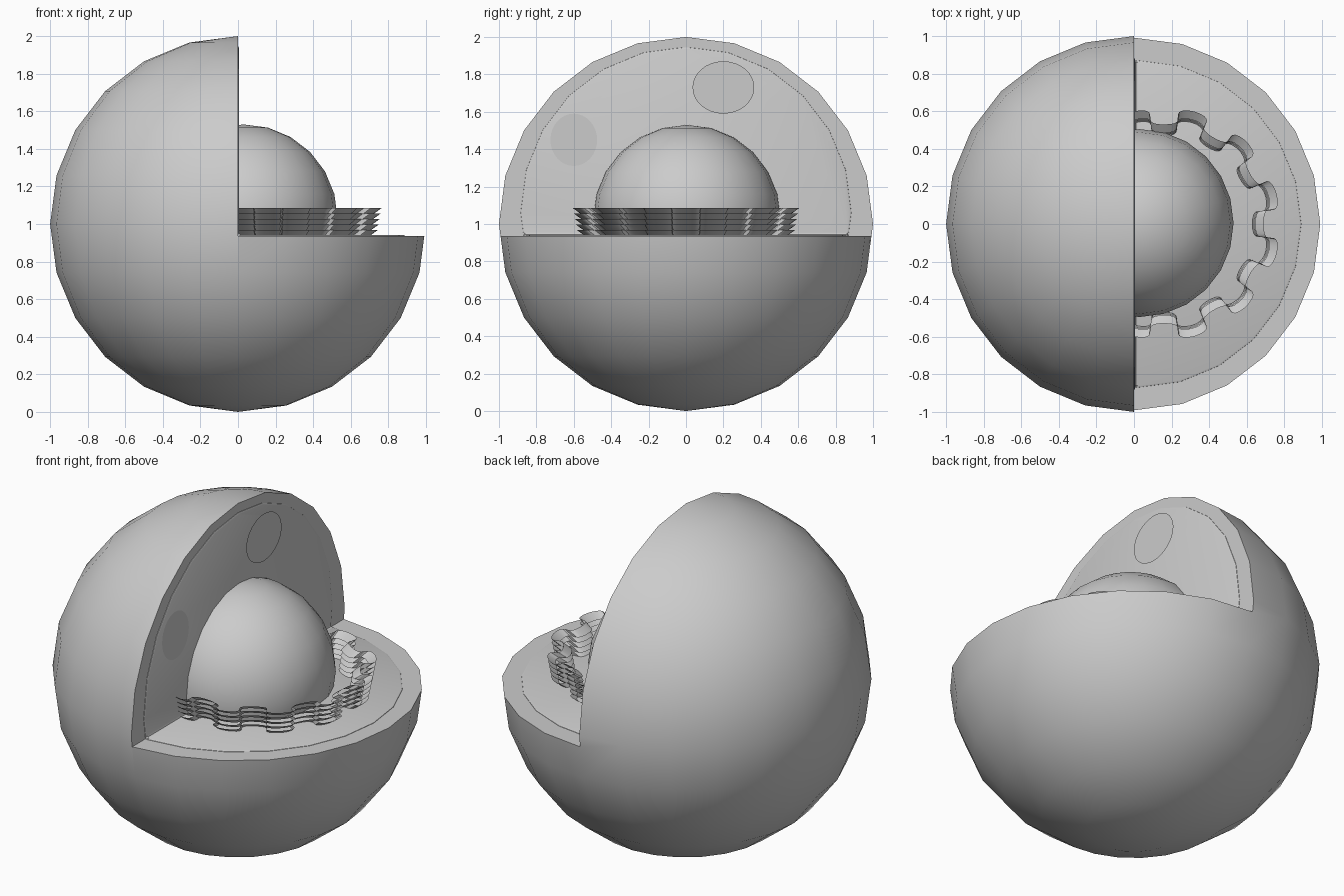
import bpy, bmesh, math
from mathutils import Vector, Matrix

if "Cube" in bpy.data.objects:
    bpy.data.objects.remove(bpy.data.objects["Cube"])


def finish(obj, angle=35):
    bpy.ops.object.select_all(action='DESELECT')
    obj.select_set(True)
    bpy.context.view_layer.objects.active = obj
    bpy.ops.object.shade_smooth_by_angle(angle=math.radians(angle))


def sphere(name, radius, loc):
    bpy.ops.mesh.primitive_uv_sphere_add(segments=24, ring_count=12, radius=radius, location=loc)
    obj = bpy.context.object
    obj.name = name
    return obj


def cut_quarter(obj, x, z, bevel=0):
    # remove the upper right quarter with a box, then drop the box
    bpy.ops.mesh.primitive_cube_add(size=3, location=(x + 1.5, 0, z + 1.5))
    box = bpy.context.object
    box.hide_render = True
    mod = obj.modifiers.new("cut", 'BOOLEAN')
    mod.operation, mod.solver, mod.object = 'DIFFERENCE', 'EXACT', box
    bpy.context.view_layer.objects.active = obj
    bpy.ops.object.modifier_apply(modifier="cut")
    bpy.data.objects.remove(box)
    if bevel:
        mod = obj.modifiers.new("bevel", 'BEVEL')
        mod.width, mod.segments = bevel, 2
        mod.limit_method, mod.angle_limit = 'ANGLE', math.radians(50)
        bpy.ops.object.modifier_apply(modifier="bevel")
    finish(obj)


# outer membrane and the slightly raised filling inside it
cut_quarter(sphere("membrane", 1, (0, 0, 1)), 0, 0.935)
cut_quarter(sphere("filling", 0.89, (0.02, 0, 1.06)), 0.006, 0.941, 0.018)

# nucleus
finish(sphere("nucleus", 0.5, (0.03, 0.005, 1.03)))


# flat oval discs on the upright cut face
def disc(name, x, y, z, ry, rz):
    bm = bmesh.new()
    bm.faces.new([bm.verts.new((x, y + ry * math.cos(a), z + rz * math.sin(a)))
                  for a in (i * math.tau / 32 for i in range(32))])
    me = bpy.data.meshes.new(name)
    bm.to_mesh(me)
    bm.free()
    bpy.context.collection.objects.link(bpy.data.objects.new(name, me))


disc("large_disc", 0.03, 0.20, 1.73, 0.165, 0.14)
disc("small_disc", 0.01, -0.60, 1.45, 0.125, 0.14)

# pleated ribbons stacked around the nucleus
LAYERS, STEPS = 5, 144
bm = bmesh.new()
for k in range(LAYERS):
    z0 = 0.937 + 0.029 * k
    rows = []
    for dr, dz in ((-0.045, 0.0), (0.0, 0.032)):
        row = []
        for i in range(STEPS + 1):
            t = math.radians(-106 + 212 * i / STEPS)
            ph = 12 * t - math.pi
            r = 0.555 + 0.005 * k + 0.045 * math.cos(ph) + dr
            a = t + 0.05 * math.sin(2 * ph)
            row.append(bm.verts.new((0.16 + r * math.cos(a), r * math.sin(a), z0 + dz)))
        rows.append(row)
    for i in range(STEPS):
        bm.faces.new((rows[0][i], rows[0][i + 1], rows[1][i + 1], rows[1][i]))
me = bpy.data.meshes.new("pleated_ribbons")
bm.to_mesh(me)
bm.free()
ribbons = bpy.data.objects.new("pleated_ribbons", me)
bpy.context.collection.objects.link(ribbons)
finish(ribbons)
